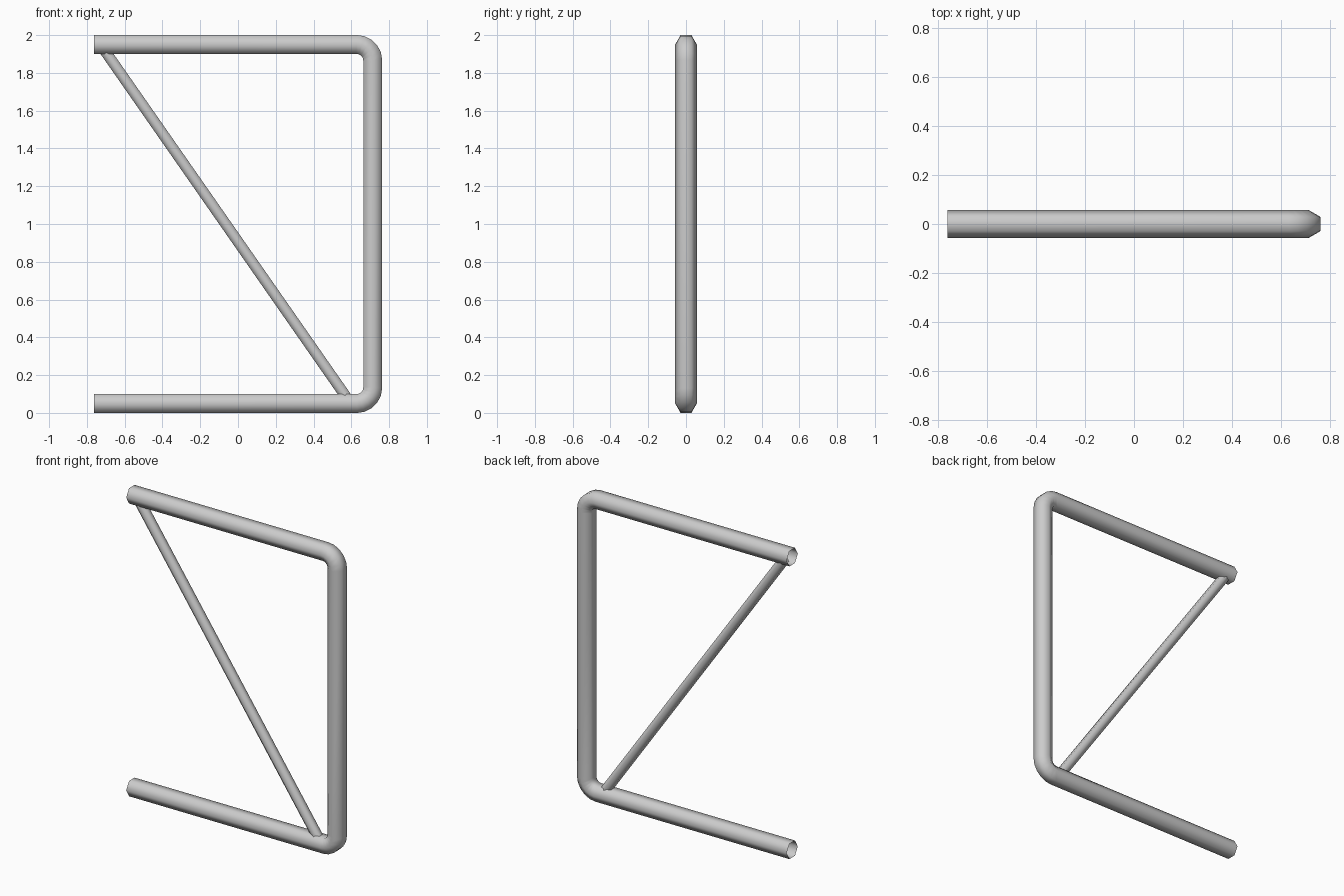
import bpy, bmesh, math
from mathutils import Vector

if "Cube" in bpy.data.objects:
    bpy.data.objects.remove(bpy.data.objects["Cube"])

SIDES = 6
R = 0.0572                                  # main tube corner radius
FLAT = R * math.cos(math.pi / SIDES)        # half height across flats


def sweep_tube(name, path, radius):
    """Open hexagonal tube along a path in the xz plane, corners on +/-y."""
    bm = bmesh.new()
    pts = [Vector((x, 0, z)) for x, z in path]
    rings = []
    for i, p in enumerate(pts):
        d_in = (p - pts[max(i - 1, 0)]).normalized()
        d_out = (pts[min(i + 1, len(pts) - 1)] - p).normalized()
        t = (d_in + d_out).normalized()
        n = Vector((-t.z, 0, t.x))
        stretch = 1 / max(t.dot(d_in), t.dot(d_out))   # keep width at mitres
        ring = []
        for k in range(SIDES):
            a = 2 * math.pi * k / SIDES
            ring.append(bm.verts.new(p + Vector((0, radius * math.cos(a), 0))
                                     + n * radius * math.sin(a) * stretch))
        rings.append(ring)
    for a, b in zip(rings, rings[1:]):
        for k in range(SIDES):
            j = (k + 1) % SIDES
            bm.faces.new((a[k], a[j], b[j], b[k]))
    bmesh.ops.recalc_face_normals(bm, faces=bm.faces)
    for f in bm.faces:
        f.smooth = True
    me = bpy.data.meshes.new(name)
    bm.to_mesh(me)
    bm.free()
    ob = bpy.data.objects.new(name, me)
    bpy.context.collection.objects.link(ob)
    return ob


# Main frame: bottom rail, rounded corner, post, rounded corner, top rail
HALF, BEND, STEPS = 0.763, 0.085, 5
px, z0 = HALF - FLAT, FLAT
lower = [(-HALF, z0)]
for i in range(STEPS + 1):
    a = -math.pi / 2 + math.pi / 2 * i / STEPS
    lower.append((px - BEND + BEND * math.cos(a), z0 + BEND + BEND * math.sin(a)))
upper = [(x, 2 - z) for x, z in reversed(lower)]
sweep_tube("bent_frame_tube", lower + upper, R)

# Diagonal brace between the rails
sweep_tube("diagonal_brace", [(-0.705, 1.917), (0.574, 0.083)], 0.033)
